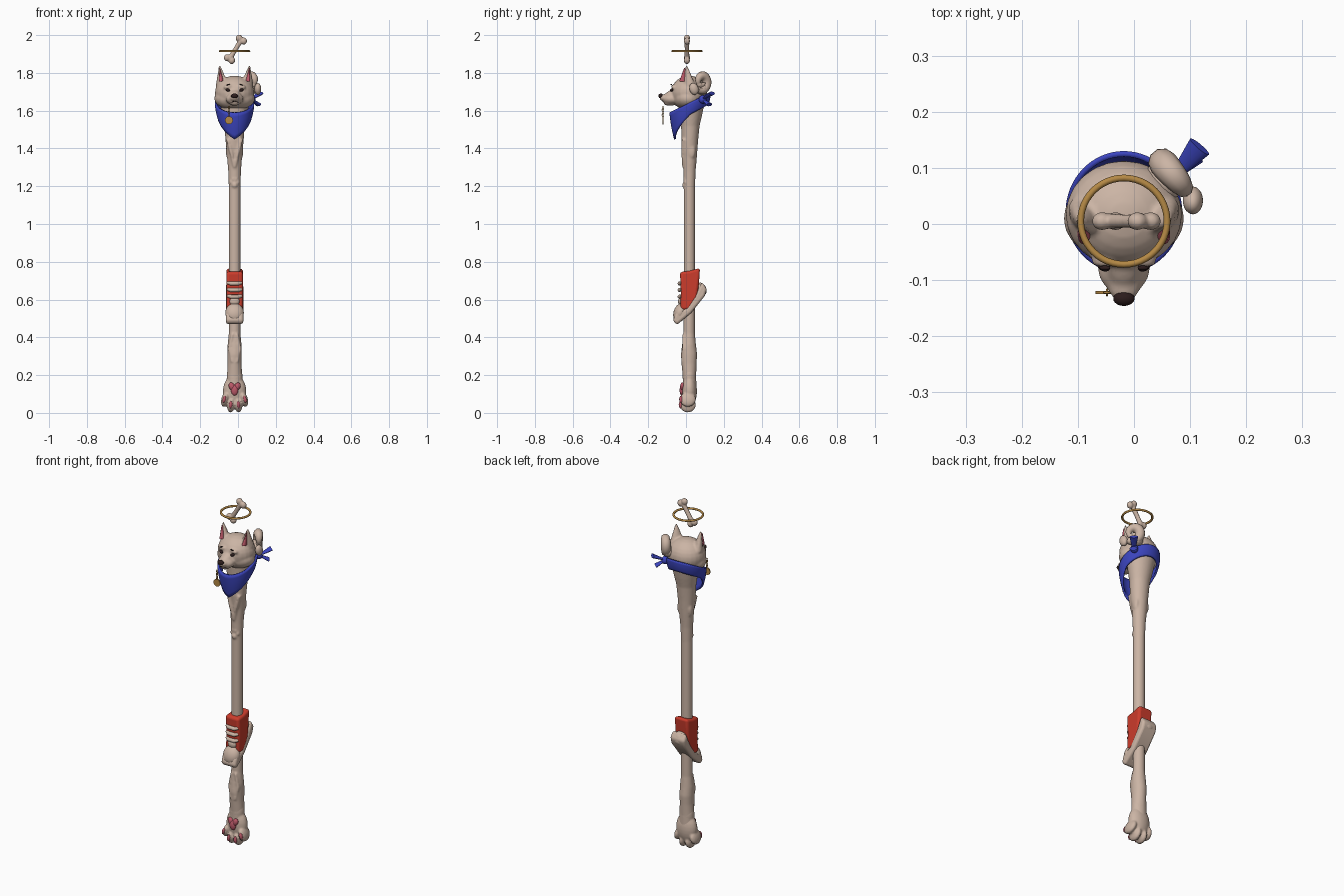
import bpy, bmesh, math
from mathutils import Vector, Matrix, Euler

if "Cube" in bpy.data.objects:
    bpy.data.objects.remove(bpy.data.objects["Cube"])

CX = -0.018  # centre line of the staff


def mat(name, r, g, b):
    m = bpy.data.materials.new(name)
    m.diffuse_color = (r, g, b, 1)
    m.use_nodes = True
    m.node_tree.nodes["Principled BSDF"].inputs["Base Color"].default_value = m.diffuse_color
    return m


BONE = mat("bone beige", 0.60, 0.46, 0.375)
BLUE = mat("cloth blue", 0.045, 0.06, 0.52)
RED = mat("shoe red", 0.60, 0.045, 0.025)
GOLD = mat("gold", 0.46, 0.25, 0.06)
PINK = mat("pad pink", 0.50, 0.10, 0.14)
DARK = mat("dark brown", 0.025, 0.012, 0.012)


def finish(name, bm, m, angle=60):
    bmesh.ops.recalc_face_normals(bm, faces=bm.faces)
    me = bpy.data.meshes.new(name)
    bm.to_mesh(me)
    bm.free()
    ob = bpy.data.objects.new(name, me)
    bpy.context.collection.objects.link(ob)
    me.materials.append(m)
    select(ob)
    bpy.ops.object.shade_smooth_by_angle(angle=math.radians(angle))
    return ob


def select(*obs):
    bpy.ops.object.select_all(action='DESELECT')
    for o in obs:
        o.select_set(True)
    bpy.context.view_layer.objects.active = obs[0]


def ball(name, loc, size, m=BONE, rot=(0, 0, 0)):
    bm = bmesh.new()
    mx = Matrix.LocRotScale(Vector(loc), Euler(rot), Vector(size))
    bmesh.ops.create_uvsphere(bm, u_segments=24, v_segments=14, radius=1, matrix=mx)
    return finish(name, bm, m)


def cone(name, base, tip, rx, ry, m=BONE, r2=0.1):
    """Flattened cone from base to tip; rx, ry are the base half widths."""
    base, tip = Vector(base), Vector(tip)
    d = tip - base
    q = d.to_track_quat('Z', 'Y')
    bm = bmesh.new()
    mx = Matrix.LocRotScale((base + tip) / 2, q, Vector((rx, ry, 1)))
    bmesh.ops.create_cone(bm, cap_ends=True, segments=20, radius1=1, radius2=r2,
                          depth=d.length, matrix=mx)
    return finish(name, bm, m, 50)


def loft(name, rings, m=BONE, n=28):
    """Stack of ellipses given as (z, cx, cy, rx, ry)."""
    bm = bmesh.new()
    loops = [[bm.verts.new((cx + rx * math.cos(i * math.tau / n),
                            cy + ry * math.sin(i * math.tau / n), z)) for i in range(n)]
             for z, cx, cy, rx, ry in rings]
    for a, b in zip(loops, loops[1:]):
        for i in range(n):
            bm.faces.new((a[i], a[(i + 1) % n], b[(i + 1) % n], b[i]))
    bm.faces.new(loops[0])
    bm.faces.new(loops[-1])
    return finish(name, bm, m)


def sweep(name, pts, radii, m=BONE, cyclic=False):
    cu = bpy.data.curves.new(name, 'CURVE')
    cu.dimensions = '3D'
    cu.bevel_depth = 1
    cu.bevel_resolution = 3
    cu.use_fill_caps = True
    sp = cu.splines.new('POLY')
    sp.points.add(len(pts) - 1)
    sp.use_cyclic_u = cyclic
    for p, co, r in zip(sp.points, pts, radii):
        p.co = (*co, 1)
        p.radius = r
    ob = bpy.data.objects.new(name, cu)
    bpy.context.collection.objects.link(ob)
    cu.materials.append(m)
    select(ob)
    bpy.ops.object.convert(target='MESH')
    bpy.ops.object.shade_smooth_by_angle(angle=math.radians(60))
    return ob


def slab(name, prof, half, bevel, m):
    """Side profile of (y, z) points widened along x with rounded edges."""
    bm = bmesh.new()
    f = bm.faces.new([bm.verts.new((CX - half, y, z)) for y, z in prof])
    ext = bmesh.ops.extrude_face_region(bm, geom=[f])
    vs = [v for v in ext['geom'] if isinstance(v, bmesh.types.BMVert)]
    bmesh.ops.translate(bm, verts=vs, vec=(2 * half, 0, 0))
    ob = finish(name, bm, m)
    b = ob.modifiers.new("round", 'BEVEL')
    b.width, b.segments = bevel, 4
    return ob


def fuse(name, parts, voxel, smooth):
    select(*parts)
    bpy.ops.object.join()
    ob = bpy.context.object
    ob.name = name
    r = ob.modifiers.new("blend", 'REMESH')
    r.mode, r.voxel_size, r.use_smooth_shade = 'VOXEL', voxel, True
    s = ob.modifiers.new("soften", 'SMOOTH')
    s.factor, s.iterations = 0.5, smooth
    return ob


# Shaft, from ankle up to neck, with carved ridges
shaft = [loft("shaft", [
    (0.10, CX, .020, .045, .036), (0.20, CX, .018, .040, .036), (0.26, CX, .016, .037, .040),
    (0.31, CX, .016, .038, .043), (0.36, CX, .016, .037, .037), (0.42, CX, .017, .031, .030),
    (0.60, CX, .018, .030, .029), (1.20, CX, .018, .031, .030), (1.28, CX, .019, .034, .032),
    (1.36, CX, .021, .040, .037), (1.44, CX, .020, .048, .044), (1.52, CX, .023, .054, .049),
    (1.58, CX, .028, .066, .058), (1.65, CX, .032, .080, .068)])]
for s in (-1, 1):
    shaft.append(sweep("ridge", [(CX, -.015, 1.30), (CX + s * .018, -.016, 1.38),
                                 (CX + s * .034, -.012, 1.45)], [.006, .010, .012]))
    shaft.append(sweep("ridge", [(CX + s * .012, -.014, .42), (CX + s * .026, -.010, .34),
                                 (CX + s * .012, -.020, .27)], [.006, .010, .007]))
    shaft.append(ball("knuckle", (CX + s * .034, .030, 1.385), (.012, .02, .04)))
# Small carved paw print
shaft.append(ball("print", (CX, -.013, 1.205), (.015, .007, .013)))
for dx, dz in ((-.021, 1.222), (-.008, 1.238), (.008, 1.238), (.021, 1.222)):
    shaft.append(ball("print_toe", (CX + dx, -.011 + abs(dx) * .3, dz), (.007, .007, .009)))
fuse("carved_shaft", shaft, 0.006, 3)

# Paw foot with pink pads
TOES = [(-.050, .072), (-.019, .043), (.019, .043), (.050, .072)]
paw = [ball("palm", (CX, .018, .115), (.062, .040, .085)),
       ball("ankle", (CX, .018, .19), (.042, .036, .08))]
for dx, z in TOES:
    paw.append(ball("toe", (CX + dx, .010, z), (.020, .042, .041), rot=(0, dx * -5, 0)))
fuse("paw", paw, 0.0055, 2)
ball("main_pad", (CX, -.022, .120), (.019, .012, .028), PINK)
for s in (-1, 1):
    ball("main_pad_lobe", (CX + s * .014, -.019, .139), (.016, .012, .023), PINK, (0, s * .5, 0))
for dx, z in TOES:
    ball("toe_pad", (CX + dx * 1.1, -.030 + abs(dx) * .08, z), (.009, .010, .019), PINK, (0, dx * -5, 0))

# Dog head
head = [ball("skull", (CX, .017, 1.695), (.104, .096, .090)),
        ball("cheeks", (CX, .010, 1.665), (.108, .080, .062)),
        ball("muzzle", (CX, -.075, 1.662), (.047, .052, .032)),
        ball("snout", (CX, -.108, 1.668), (.029, .032, .020)),
        ball("bridge", (CX, -.068, 1.688), (.032, .050, .024), rot=(.35, 0, 0)),
        ball("chin", (CX, -.085, 1.640), (.027, .035, .014))]
for s in (-1, 1):
    head.append(cone("ear", (CX + s * .066, .012, 1.735), (CX + s * .079, .002, 1.842), .042, .028))
    head.append(ball("brow", (CX + s * .036, -.064, 1.727), (.024, .014, .011), rot=(0, s * .2, 0)))
fuse("head", head, 0.006, 3)
for s in (-1, 1):
    cone("inner_ear", (CX + s * .069, -.010, 1.755), (CX + s * .079, -.008, 1.825), .026, .013, PINK)
    ball("eye", (CX + s * .036, -.076, 1.709), (.012, .008, .008), DARK, (0, s * -.3, s * .4))
    sweep("mouth_line", [(CX, -.125, 1.652), (CX + s * .018, -.112, 1.645),
                         (CX + s * .034, -.092, 1.652)], [.003] * 3, DARK)
    ball("brow_mark", (CX + s * .034, -.078, 1.738), (.010, .004, .003), DARK, (0, s * .3, 0))
ball("nose", (CX, -.133, 1.678), (.019, .013, .013), DARK)

# Curled tail at the back of the head
pts, rad = [], []
for i in range(44):
    t = i / 43
    a = -2.2 + t * 8.2
    r = .046 - .034 * t
    u = r * math.cos(a)
    pts.append((.074 - .62 * u, .082 + .74 * u, 1.752 + r * 1.05 * math.sin(a)))
    rad.append(.012 + .014 * math.sin(math.pi * min(1, t * 1.3 + .1)) if t < .7 else .015)
sweep("curled_tail", pts, rad)
ball("tail_root", (.055, .080, 1.715), (.035, .04, .03))
ball("tail_tip", (.105, .042, 1.715), (.018, .024, .032), rot=(.3, 0, 0))

# Neck scarf: a tilted band that drops to a point in front
bm = bmesh.new()
N, K = 64, 6
grid = []
for i in range(N):
    a = -math.pi + math.tau * i / N
    front = max(0, 1 - abs(a) / 1.6)
    top = 1.643 - .052 * math.cos(a)
    depth = .062 + .080 * front
    col = []
    for k in range(K + 1):
        t = k / K
        f = 1 - t * (.10 + .14 * front) + .03 * math.sin(math.pi * t)
        col.append(bm.verts.new((CX + .099 * f * math.sin(a), .021 - .104 * f * math.cos(a),
                                 top - depth * t)))
    grid.append(col)
for i in range(N):
    a, b = grid[i], grid[(i + 1) % N]
    for k in range(K):
        bm.faces.new((a[k], b[k], b[k + 1], a[k + 1]))
scarf = finish("scarf", bm, BLUE)
sol = scarf.modifiers.new("cloth", 'SOLIDIFY')
sol.thickness, sol.offset = .010, 0
ball("scarf_knot", (.072, .088, 1.660), (.020, .020, .022), BLUE)
cone("scarf_end_upper", (.117, .138, 1.692), (.072, .085, 1.660), .022, .010, BLUE, .4)
cone("scarf_end_lower", (.108, .124, 1.632), (.070, .085, 1.662), .020, .010, BLUE, .4)

# Hanging gold tag
bm = bmesh.new()
bmesh.ops.create_cone(bm, cap_ends=True, segments=28, radius1=.021, radius2=.021, depth=.006,
                      matrix=Matrix.Translation((-.048, -.122, 1.549)) @ Matrix.Rotation(math.pi / 2, 4, 'X'))
finish("tag", bm, GOLD, 40)
for i in range(4):
    c = Vector((-.048, -.122, 1.577 + i * .013))
    ring = [c + Vector((.005 * math.cos(k * math.tau / 10) * (i % 2), .005 * math.cos(k * math.tau / 10)
                        * (1 - i % 2), .008 * math.sin(k * math.tau / 10))) for k in range(10)]
    sweep("tag_link", ring, [.002] * 10, GOLD, True)

# High-top shoe threaded on the shaft
slab("shoe_upper", [(-.032, .746), (.020, .752), (.074, .767), (.069, .69), (.060, .614), (.020, .545),
                    (-.030, .545), (-.027, .64)], .044, .014, RED)
slab("shoe_sole", [(.085, .693), (.111, .656), (.10, .62), (.027, .529), (-.048, .466), (-.069, .487),
                   (-.055, .530), (.0, .552), (.050, .622)], .046, .013, BONE)
ball("shoe_toe", (CX, -.032, .530), (.049, .034, .052), BONE, (-.3, 0, 0))
ball("shoe_heel", (CX, .082, .655), (.042, .025, .036), BONE, (.4, 0, 0))
for z in (.685, .650, .615):
    sweep("lace", [(CX - .036, -.024, z + .004), (CX - .018, -.034, z), (CX + .018, -.034, z),
                   (CX + .036, -.024, z + .004)], [.008, .011, .011, .008])
ball("shoe_tongue", (CX, -.026, .590), (.027, .016, .022), BONE)

# Halo and floating bone
halo = [(CX + .077 * math.cos(i * math.tau / 48), .005 + .077 * math.sin(i * math.tau / 48), 1.915)
        for i in range(48)]
sweep("halo", halo, [.006] * 48, GOLD, True)
lo, hi = Vector((-.045, .005, 1.873)), Vector((.018, .005, 1.976))
d = (hi - lo).normalized()
side = Vector((d.z, 0, -d.x))
bone = [sweep("bone_shaft", [lo, (lo + hi) / 2, hi], [.014, .012, .014])]
for c in (lo, hi):
    for s in (-1, 1):
        bone.append(ball("bone_knob", c + side * s * .014, (.018, .016, .019)))
fuse("floating_bone", bone, 0.004, 2)
